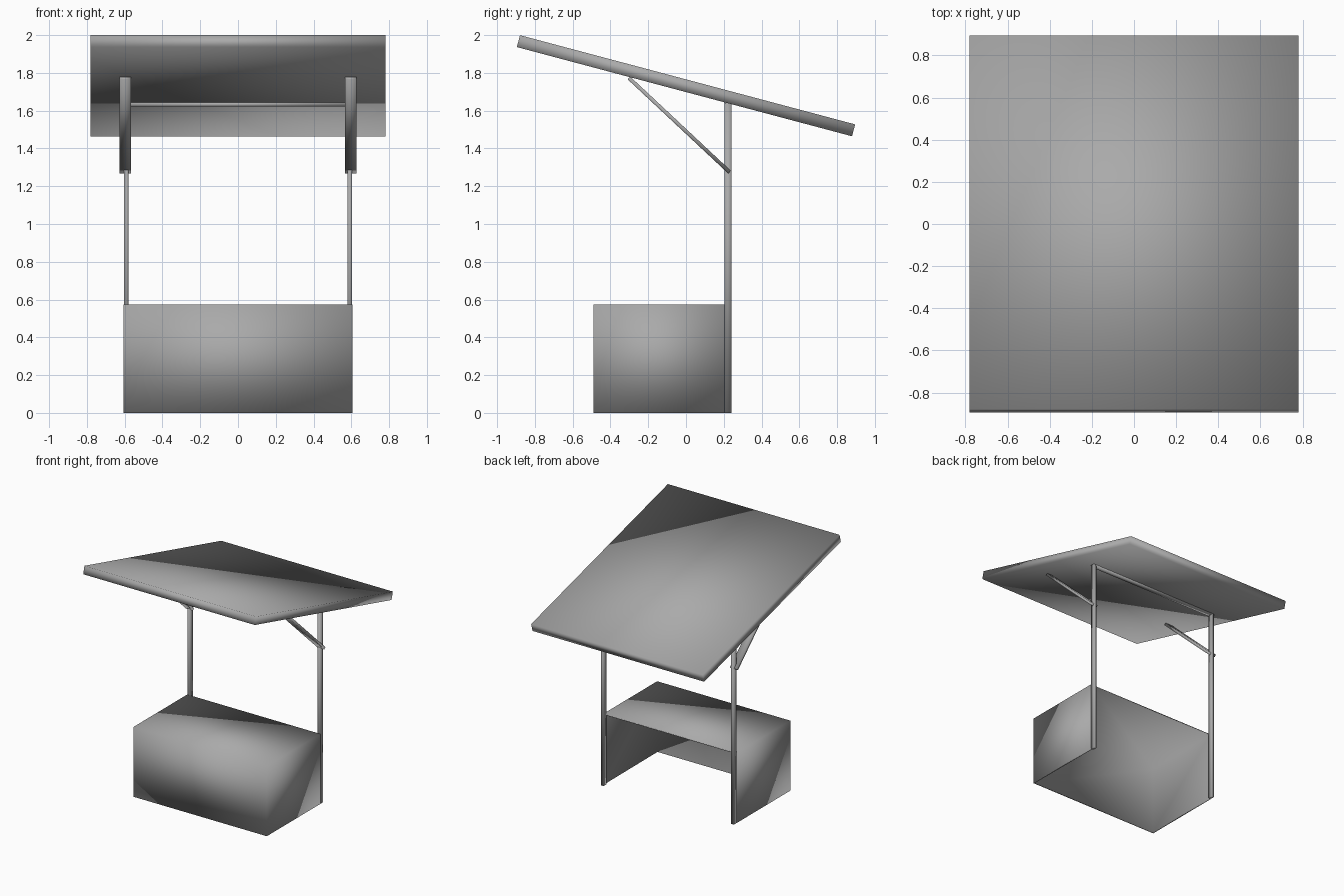
import bpy
import bmesh
from math import atan2, hypot, radians
from mathutils import Matrix

default = bpy.data.objects.get("Cube")
if default:
    bpy.data.objects.remove(default, do_unlink=True)

grey = bpy.data.materials.new("plain_grey")
grey.use_nodes = True
colour = (0.4, 0.4, 0.4, 1)
grey.diffuse_color = colour
grey.node_tree.nodes["Principled BSDF"].inputs["Base Color"].default_value = colour


def box(name, size, centre, tilt=0.0, open_sides=()):
    """Smooth-shaded box turned about x; faces pointing along open_sides are removed."""
    bm = bmesh.new()
    bmesh.ops.create_cube(bm, size=1)
    bm.normal_update()
    gaps = [f for f in bm.faces
            if any(f.normal.dot(d.normalized()) > 0.9 for d in open_sides)]
    bmesh.ops.delete(bm, geom=gaps, context="FACES")
    bm.transform(Matrix.Rotation(tilt, 4, "X") @ Matrix.Diagonal((*size, 1)))
    for f in bm.faces:
        f.smooth = True
    mesh = bpy.data.meshes.new(name)
    bm.to_mesh(mesh)
    bm.free()
    mesh.materials.append(grey)
    ob = bpy.data.objects.new(name, mesh)
    ob.location = centre
    bpy.context.collection.objects.link(ob)
    return ob


# Sloping roof slab
box("roof", (1.56, 1.836, 0.065), (0, 0, 1.732), tilt=radians(-14.9))

# Counter shell, open at the back and underneath
axes = Matrix.Identity(3)
counter = box("counter", (1.21, 0.695, 0.575), (0, -0.1425, 0.2875),
              open_sides=(axes[1], -axes[2]))
shell = counter.modifiers.new("thin_walls", "SOLIDIFY")
shell.thickness = 0.012
shell.offset = -1

# Posts and diagonal braces on both sides
low, high = (0.23, 1.275), (-0.302, 1.773)
dy, dz = low[0] - high[0], low[1] - high[1]
for side, sign in (("left", 1), ("right", -1)):
    box(side + "_post", (0.024, 0.038, 1.64), (sign * 0.592, 0.223, 0.82))
    box(side + "_brace", (0.062, hypot(dy, dz), 0.02),
        (sign * 0.597, (low[0] + high[0]) / 2, (low[1] + high[1]) / 2),
        tilt=atan2(dz, dy))

# Cross beam joining the post tops under the roof
box("cross_beam", (1.17, 0.038, 0.02), (0, 0.223, 1.633))
